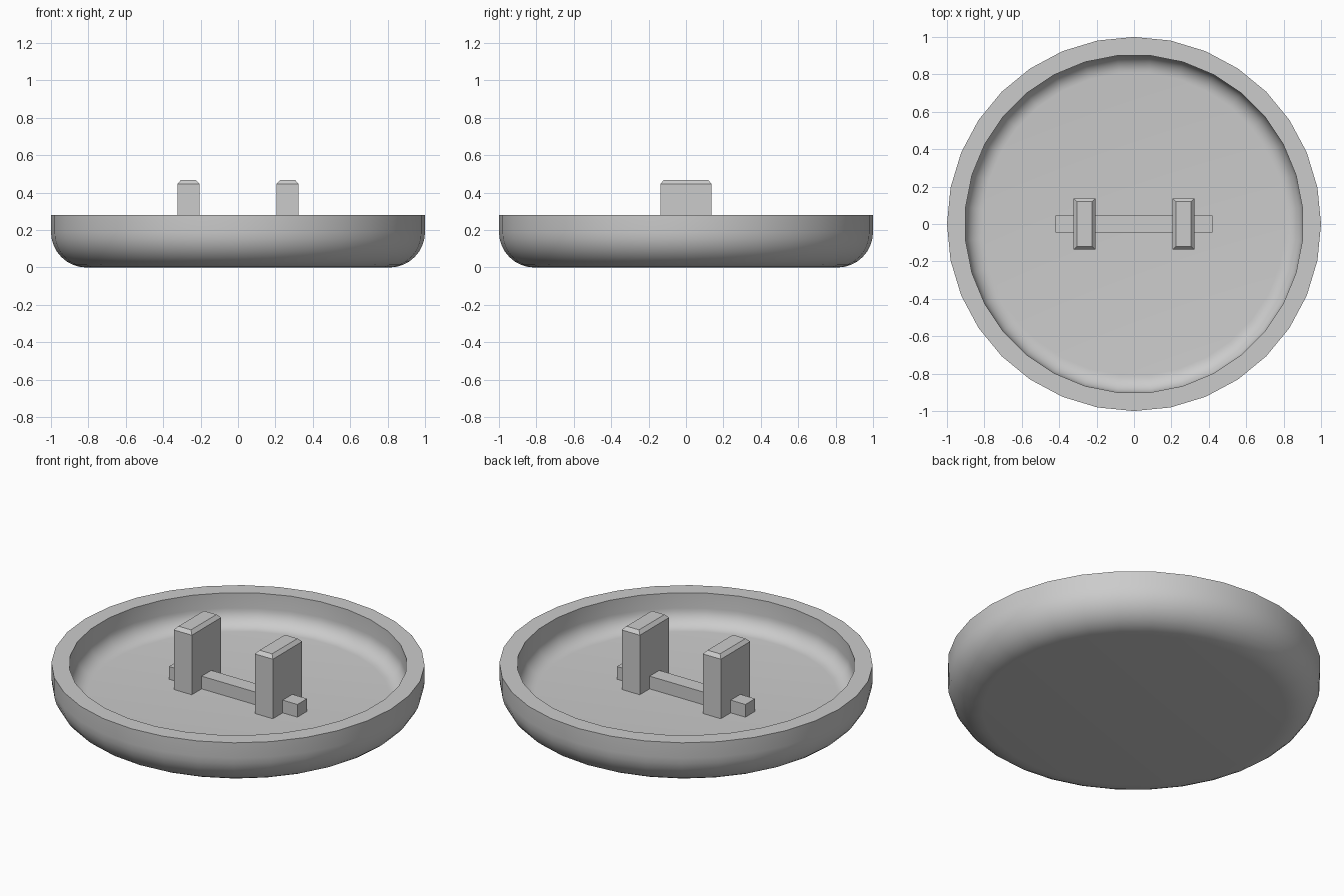
import bpy
import bmesh
from math import sin, cos, pi, radians

SIDES = 32
RIM_Z = 0.28      # height of the dish
WALL = 0.095      # wall and floor thickness
FILLET = 0.19     # outer rounding at the base

cube = bpy.data.objects.get("Cube")
if cube:
    bpy.data.objects.remove(cube, do_unlink=True)

grey = bpy.data.materials.new("plain grey")
grey.use_nodes = True
grey.diffuse_color = (0.6, 0.6, 0.6, 1)
grey.node_tree.nodes["Principled BSDF"].inputs["Base Color"].default_value = (0.6, 0.6, 0.6, 1)


def finish(bm, name, smooth=False):
    bmesh.ops.recalc_face_normals(bm, faces=bm.faces)
    mesh = bpy.data.meshes.new(name)
    bm.to_mesh(mesh)
    bm.free()
    mesh.materials.append(grey)
    obj = bpy.data.objects.new(name, mesh)
    bpy.context.collection.objects.link(obj)
    if smooth:
        bpy.ops.object.select_all(action="DESELECT")
        obj.select_set(True)
        bpy.context.view_layer.objects.active = obj
        bpy.ops.object.shade_smooth_by_angle(angle=radians(30))
    return obj


def wall_profile(radius, steps=8):
    """Quarter-round from the base up to the straight wall, then the rim."""
    centre = 1 - FILLET
    arc = [i / steps * pi / 2 for i in range(steps + 1)]
    points = [(centre + radius * sin(a), FILLET - radius * cos(a)) for a in arc]
    return points + [(centre + radius, RIM_Z)]


def box(name, x, half_x, half_y, z0, z1, chamfer=0, drop=0):
    """Block with an optional chamfered top."""
    bm = bmesh.new()
    sections = [(0, z0), (0, z1 - drop)] + ([(chamfer, z1)] if chamfer else [])
    rings = [[bm.verts.new((x + sx * (half_x - inset), sy * (half_y - inset), z))
              for sx, sy in ((-1, -1), (1, -1), (1, 1), (-1, 1))]
             for inset, z in sections]
    join_rings(bm, rings)
    return finish(bm, name)


def join_rings(bm, rings):
    for low, high in zip(rings, rings[1:]):
        n = len(low)
        for i in range(n):
            j = (i + 1) % n
            bm.faces.new((low[i], low[j], high[j], high[i]))
    bm.faces.new(rings[0])
    bm.faces.new(rings[-1])


# Dish: outer wall up to the rim, then inner wall down to the floor
bm = bmesh.new()
outer = [(r, z, 0) for r, z in wall_profile(FILLET)]
inner = [(r, z, 0.5) for r, z in reversed(wall_profile(FILLET - WALL))]
rings = []
for r, z, shift in outer + inner:
    angles = [(i + shift) * 2 * pi / SIDES for i in range(SIDES)]
    rings.append([bm.verts.new((r * cos(a), r * sin(a), z)) for a in angles])
join_rings(bm, rings)
finish(bm, "round_dish", smooth=True)

# Pair of upright posts with chamfered tops
for side, x in (("left", 0.265), ("right", -0.265)):
    box(side + "_post", x, 0.059, 0.137, WALL, 0.467, chamfer=0.018, drop=0.02)

# Cross bar lying on the floor, running through both posts
box("cross_bar", 0, 0.42, 0.045, WALL, 0.17)
